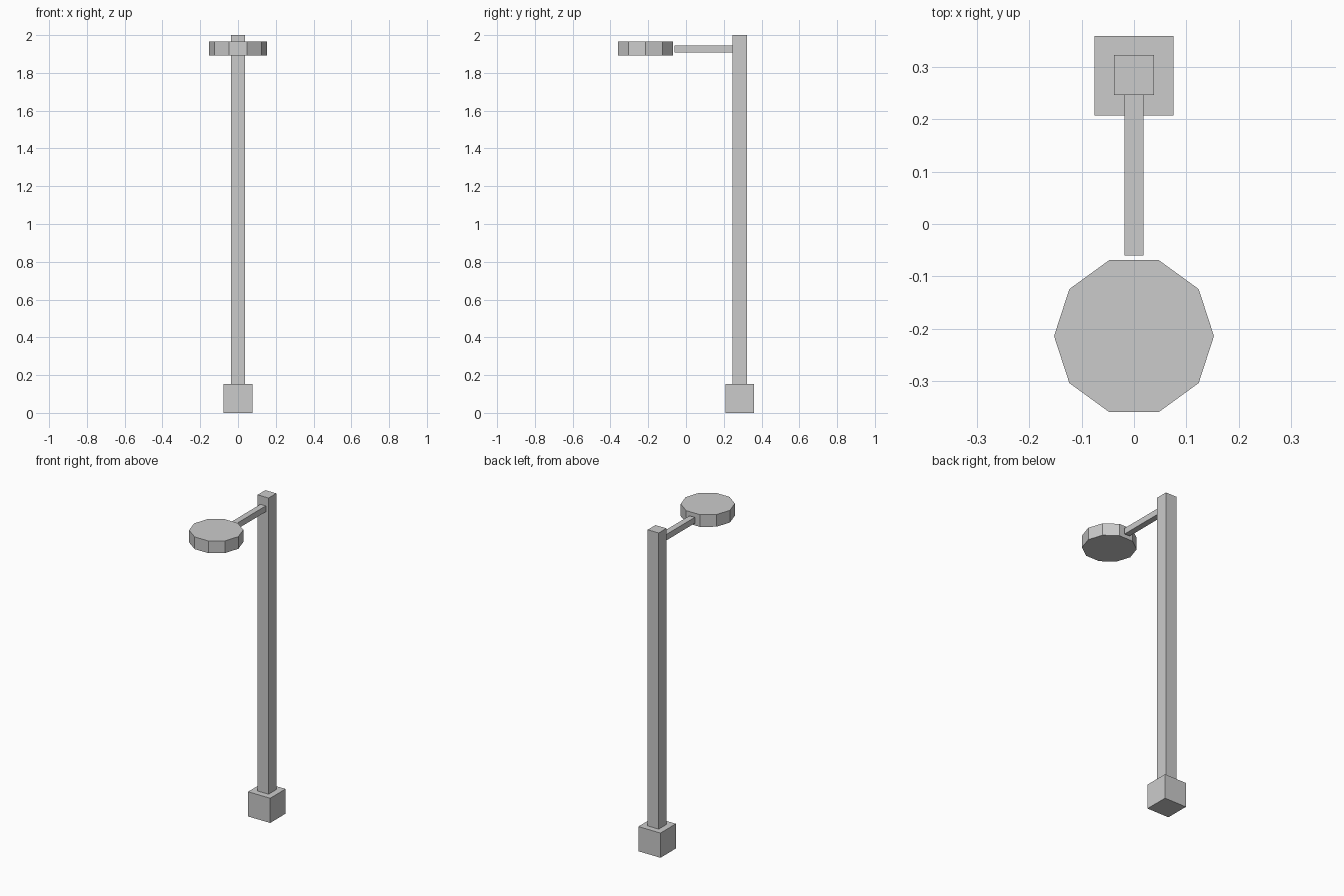
import bpy
import math

old = bpy.data.objects.get("Cube")
if old:
    bpy.data.objects.remove(old, do_unlink=True)

grey = bpy.data.materials.new("plain_grey")
grey.use_nodes = True
colour = (0.6, 0.6, 0.6, 1)
grey.diffuse_color = colour
grey.node_tree.nodes["Principled BSDF"].inputs["Base Color"].default_value = colour


def finish(name):
    obj = bpy.context.object
    obj.name = obj.data.name = name
    obj.data.materials.append(grey)
    bpy.ops.object.transform_apply(location=False, rotation=True, scale=True)
    return obj


def box(name, width, y_range, z_range):
    (y0, y1), (z0, z1) = y_range, z_range
    bpy.ops.mesh.primitive_cube_add(size=1, location=(0, (y0 + y1) / 2, (z0 + z1) / 2))
    bpy.context.object.scale = (width, y1 - y0, z1 - z0)
    return finish(name)


# Square footing, tall post and horizontal arm
box("base", 0.152, (0.208, 0.36), (0, 0.154))
box("post", 0.076, (0.247, 0.323), (0.154, 2))
box("arm", 0.037, (-0.06, 0.247), (1.909, 1.946))

# Ten-sided lamp head, corners pointing to the sides
bpy.ops.mesh.primitive_cylinder_add(
    vertices=10, radius=0.153, depth=0.076,
    location=(0, -0.2145, 1.929), rotation=(0, 0, math.pi / 2))
finish("lamp_head")
